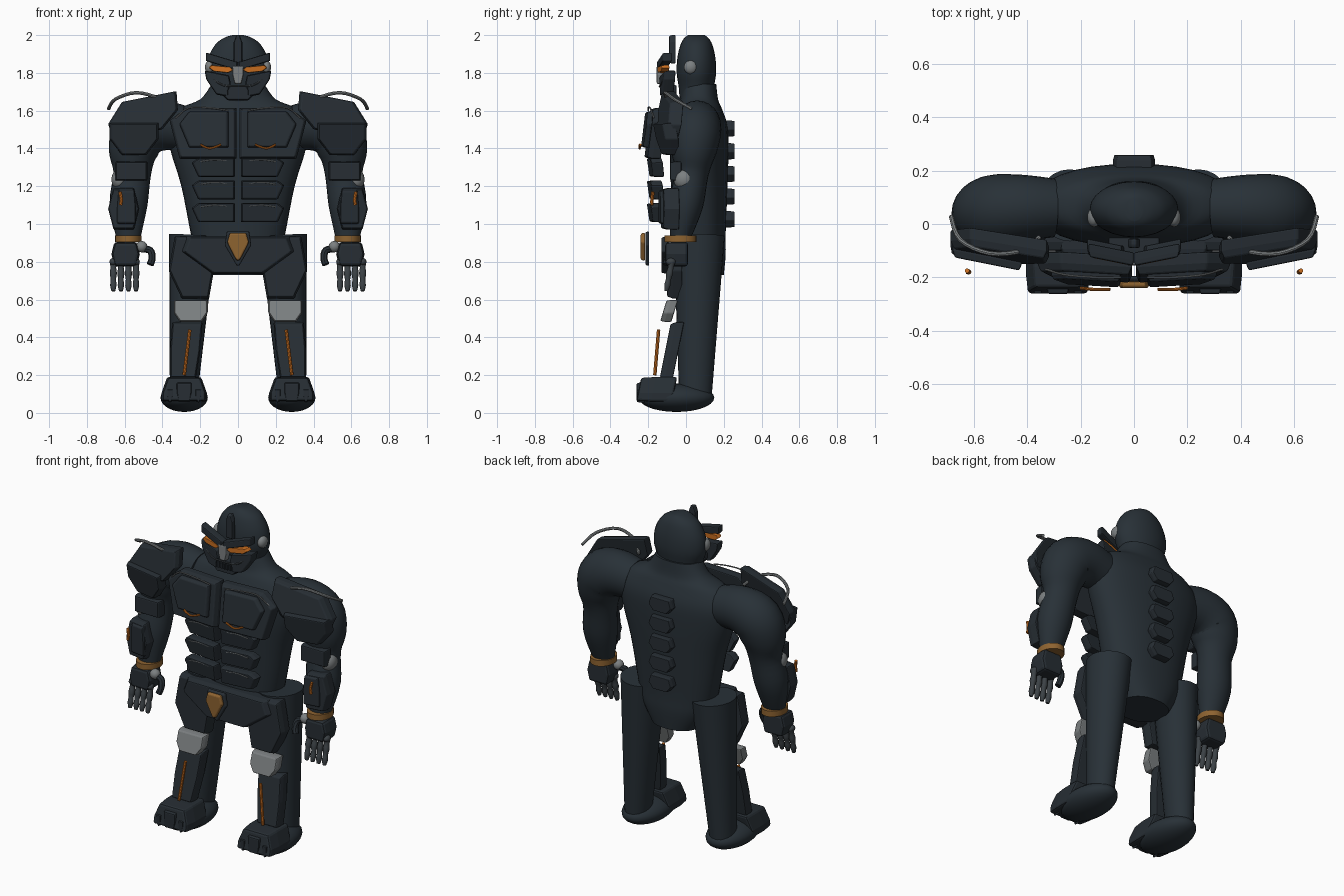
import bpy, bmesh, math
from mathutils import Vector, Matrix

default_cube = bpy.data.objects.get("Cube")
if default_cube:
    bpy.data.objects.remove(default_cube)


def material(name, red, green, blue):
    mat = bpy.data.materials.new(name)
    mat.use_nodes = True
    colour = (red, green, blue, 1)
    mat.diffuse_color = colour
    mat.node_tree.nodes["Principled BSDF"].inputs["Base Color"].default_value = colour
    return mat


BODY = material("blue black body", .021, .03, .038)
PLATE = material("charcoal plate", .02, .027, .034)
STEEL = material("dark steel", .045, .054, .061)
GREY = material("light grey metal", .2, .215, .22)
GOLD = material("bronze gold", .27, .125, .03)
GLOW = material("glowing orange", .6, .16, .015)


def finish(name, bm, mat, mirror, smooth=True, bevel=0):
    bmesh.ops.recalc_face_normals(bm, faces=bm.faces)
    mesh = bpy.data.meshes.new(name)
    bm.to_mesh(mesh)
    bm.free()
    mesh.materials.append(mat)
    if smooth:
        mesh.shade_smooth()
        mesh.set_sharp_from_angle(angle=math.radians(40))
    part = bpy.data.objects.new(name, mesh)
    bpy.context.collection.objects.link(part)
    if bevel:
        soft_edge = part.modifiers.new("Soft Edge", 'BEVEL')
        soft_edge.width, soft_edge.segments = bevel, 2
    if mirror:
        part.modifiers.new("Mirror", 'MIRROR')


def bridge(bm, loops):
    """Skin a row of closed vertex loops and cap both ends."""
    for lower, upper in zip(loops, loops[1:]):
        for k in range(len(lower)):
            bm.faces.new((lower[k], lower[k - 1], upper[k - 1], upper[k]))
    bm.faces.new(loops[0])
    bm.faces.new(loops[-1])


def spline(points, steps):
    """Smooth curve through all points."""
    curve = []
    last = len(points) - 1
    for i in range(last):
        a, b, c, d = (points[min(max(j, 0), last)] for j in range(i - 1, i + 3))
        for k in range(steps):
            t = k / steps
            curve.append(b + (c - a) * (t / 2) + (a - 2.5 * b + 2 * c - d / 2) * t ** 2
                         + (1.5 * (b - c) + (d - a) / 2) * t ** 3)
    return curve + [points[-1]]


def loft(name, mat, rings, mirror=True, sides=24, steps=4, power=2):
    """Limb through rings of x, y, z, half width, half depth; power squares the section."""
    rings = spline([Vector(ring) for ring in rings], steps)
    bm = bmesh.new()
    loops = []
    for i, ring in enumerate(rings):
        ahead, behind = rings[min(i + 1, len(rings) - 1)], rings[max(i - 1, 0)]
        along = Vector((ahead - behind)[:3]).normalized()
        across = Vector((0, 1, 0)).cross(along).normalized()
        deep = along.cross(across)
        loop = []
        for k in range(sides):
            angle = math.tau * k / sides
            u, v = (math.copysign(abs(w) ** (2 / power), w) for w in (math.cos(angle), math.sin(angle)))
            loop.append(bm.verts.new(Vector(ring[:3]) + across * ring[3] * u + deep * ring[4] * v))
        loops.append(loop)
    bridge(bm, loops)
    finish(name, bm, mat, mirror)


def wire(name, mat, radius, *points):
    loft(name, mat, [(*point, radius, radius) for point in points], sides=8)


def plate(name, mat, x, z, wide, tall, front, deep, top=1, bottom=1, belt=0, lean=0,
          rise=0, turn=0, tilt=0, straight=False, mirror=True, bevel=.006):
    """Six-sided armour plate. Top and bottom edges are fractions of the width, belt sets the
    height of the widest line, lean and rise shear it, turn and tilt swing its front."""
    half, high = wide / 2, tall / 2
    inner_top, inner_bottom = (1, 1) if straight else (top, bottom)
    outline = [(-half * inner_top, high), (half * top, high), (half, belt * high),
               (half * bottom, -high), (-half * inner_bottom, -high), (-half, belt * high)]
    bm = bmesh.new()
    loops = []
    for scale, depth in ((.93, 0), (1, .4), (1, 1)):
        loop = []
        for px, pz in outline:
            dx, dz = (px + lean * pz) * scale, (pz + rise * px) * scale
            loop.append(bm.verts.new((x + dx, front + turn * dx + tilt * dz + deep * depth, z + dz)))
        loops.append(loop)
    bridge(bm, loops)
    finish(name, bm, mat, mirror, False, bevel)


def ball(name, mat, centre, size):
    bm = bmesh.new()
    bmesh.ops.create_uvsphere(bm, u_segments=24, v_segments=14, radius=1)
    place = Matrix.Translation(centre) @ Matrix.Diagonal((*size, 1))
    bmesh.ops.transform(bm, verts=bm.verts, matrix=place)
    finish(name, bm, mat, True)


# Body
trunk = ((.73, .15, .13), (.84, .22, .14), (.95, .25, .14), (1.2, .3, .15), (1.4, .36, .155),
         (1.52, .37, .15), (1.61, .31, .12), (1.66, .2, .1), (1.74, .14, .09))
loft("torso", BODY, [(0, .07, z, w, d) for z, w, d in trunk], mirror=False, sides=32, power=2.3)
skull = ((1.64, .13), (1.72, .14), (1.8, .165), (1.88, .157), (1.95, .12), (1.985, .075), (2, .03))
loft("head", BODY, [(0, .055, z, w, .03 + .45 * w) for z, w in skull], mirror=False)
limb = ((.3, .06, 1.51, .12), (.42, .06, 1.52, .135), (.52, .05, 1.48, .145), (.555, .04, 1.38, .13),
        (.56, .03, 1.27, .1), (.58, 0, 1.1, .1), (.58, -.03, .93, .065))
loft("arm", BODY, [(*ring, ring[-1] - .01) for ring in limb])
loft("leg", BODY, [(.24 + .012 * i, .07 - .005 * i, .94 - .21 * i, .125 - .013 * i, .135 - .012 * i)
                   for i in range(5)])
ball("foot", BODY, (.285, -.05, .08), (.125, .2, .075))

# Face
plate("brow", PLATE, x=.085, z=1.86, wide=.17, tall=.045, front=-.14, deep=.05, rise=.3, turn=.2, straight=True)
plate("eye", GLOW, x=.09, z=1.82, wide=.13, tall=.032, front=-.14, deep=.04,
      top=.8, bottom=.6, rise=.1, turn=.2, bevel=.002)
plate("nose_guard", GREY, x=0, z=1.79, wide=.06, tall=.1, front=-.155, deep=.04, bottom=.6, mirror=False)
plate("cheek", PLATE, x=.1, z=1.74, wide=.13, tall=.12, front=-.13, deep=.06,
      bottom=.4, belt=.2, lean=.2, rise=.2, turn=.2)
plate("jaw", PLATE, x=0, z=1.695, wide=.19, tall=.08, front=-.13, deep=.08, bottom=.6, mirror=False)
for i in range(-3, 4):
    plate("tooth_bar", PLATE, x=i * .02, z=1.7, wide=.012, tall=.035, front=-.137, deep=.008,
          mirror=False, bevel=0)
wire("mouth_trim", STEEL, .005, (0, -.14, 1.73), (.08, -.135, 1.735), (.14, -.115, 1.775))
plate("crest", PLATE, x=0, z=1.925, wide=.045, tall=.15, front=-.09, deep=.035, top=.4, belt=.5, mirror=False)
ball("ear_cap", GREY, (.15, .025, 1.83), (.025, .036, .036))

# Chest and stomach armour
plate("chest_plate", PLATE, x=.185, z=1.48, wide=.355, tall=.27, front=-.195, deep=.07,
      top=.5, bottom=.7, belt=.5, turn=.06, tilt=.12, straight=True)
plate("chest_panel", PLATE, x=.18, z=1.5, wide=.26, tall=.19, front=-.22, deep=.04,
      top=.6, bottom=.6, belt=.3, turn=.06, tilt=.12, straight=True)
wire("chest_trim", GREY, .004, (.05, -.2, 1.6), (.15, -.2, 1.615), (.26, -.19, 1.615), (.33, -.17, 1.56))
wire("chest_glow", GLOW, .006, (.09, -.245, 1.42), (.15, -.245, 1.4), (.2, -.24, 1.42))
for z in (1.3, 1.18, 1.06):
    plate("stomach_plate", PLATE, x=.13, z=z, wide=.23, tall=.1, front=-.19, deep=.06,
          top=.7, bottom=.7, belt=.5, turn=.1, tilt=-.15, straight=True)
    wire("stomach_trim", GREY, .003, (.06, -.2, z + .035), (.13, -.195, z + .04), (.2, -.19, z + .03))
for i in range(5):
    plate("spine_plate", PLATE, x=0, z=1.505 - i * .12, wide=.16, tall=.085, front=.258, deep=-.05,
          top=.8, bottom=.6, belt=-.1, mirror=False, bevel=.003)

# Belt and hips
plate("hip_guard", PLATE, x=0, z=.835, wide=.6, tall=.2, front=-.13, deep=.09,
      top=.9, bottom=.45, belt=.2, mirror=False)
plate("buckle_base", PLATE, x=0, z=.87, wide=.14, tall=.18, front=-.215, deep=.02,
      top=.85, bottom=.1, belt=.2, mirror=False)
plate("buckle", GOLD, x=0, z=.88, wide=.115, tall=.145, front=-.24, deep=.024,
      top=.75, bottom=.15, belt=.3, mirror=False)
plate("thigh_plate", PLATE, x=.25, z=.77, wide=.24, tall=.33, front=-.1, deep=.08,
      top=.5, bottom=.6, belt=-.1, lean=.15)

# Lower legs
plate("knee_cap", GREY, x=.25, z=.54, wide=.18, tall=.115, front=-.12, deep=.06, bottom=.65, belt=-.2, tilt=.3)
plate("shin_plate", PLATE, x=.28, z=.33, wide=.16, tall=.3, front=-.11, deep=.07, bottom=.85, lean=-.08, tilt=.2)
wire("shin_glow", GLOW, .009, (.255, -.145, .44), (.27, -.155, .32), (.285, -.165, .2))
plate("toe_cap", PLATE, x=.285, z=.125, wide=.24, tall=.13, front=-.25, deep=.19,
      top=.75, belt=-.3, tilt=.2, bevel=.012)
plate("toe_ridge", PLATE, x=.285, z=.11, wide=.08, tall=.1, front=-.262, deep=.04, bottom=.8)
for x in (.21, .36):
    plate("toe_claw", PLATE, x=x, z=.09, wide=.03, tall=.07, front=-.26, deep=.04, bottom=.2)

# Shoulder and arm armour
plate("shoulder_plate", PLATE, x=.5, z=1.575, wide=.37, tall=.2, front=-.12, deep=.07,
      top=.78, bottom=.7, belt=-.1, lean=-.3, rise=-.2, turn=.2, tilt=.2)
plate("shoulder_lower_plate", PLATE, x=.55, z=1.45, wide=.26, tall=.17, front=-.135, deep=.07,
      bottom=.5, turn=.2, tilt=-.2)
wire("shoulder_rail", GREY, .009, (.685, .03, 1.61), (.65, -.06, 1.66), (.54, -.11, 1.695),
     (.42, -.1, 1.665), (.355, -.05, 1.61))
plate("upper_arm_plate", PLATE, x=.565, z=1.28, wide=.17, tall=.1, front=-.085, deep=.06)
ball("elbow_cap", GREY, (.625, -.01, 1.235), (.045, .055, .055))
plate("forearm_plate", PLATE, x=.605, z=1.08, wide=.165, tall=.22, front=-.125, deep=.08,
      top=.65, bottom=.65, turn=.15)
plate("forearm_panel", PLATE, x=.59, z=1.09, wide=.1, tall=.18, front=-.14, deep=.04, top=.85, turn=.15)
wire("forearm_glow", GLOW, .009, (.625, -.175, 1.17), (.618, -.18, 1.13), (.622, -.18, 1.1))

# Hands
loft("wrist_band", GOLD, [(.58, -.03, z, .07, .085) for z in (.905, .94)], steps=1)
plate("palm", PLATE, x=.595, z=.84, wide=.15, tall=.13, front=-.11, deep=.12,
      top=.8, bottom=.8, bevel=.015)
ball("thumb_joint", GREY, (.51, -.075, .88), (.03, .03, .03))
wire("thumb", PLATE, .019, (.51, -.07, .87), (.465, -.08, .86), (.455, -.095, .82), (.465, -.105, .785))
for i in range(4):
    x = .54 + i * .04
    joints = [(x, -.075 - .006 * k, .8 - .031 * k, radius, radius)
              for k, radius in enumerate((.02, .015, .019, .014, .017, .01))]
    loft("finger", STEEL, joints, sides=10, steps=2)
    ball("knuckle", STEEL, (x, -.08, .8), (.02, .025, .02))
